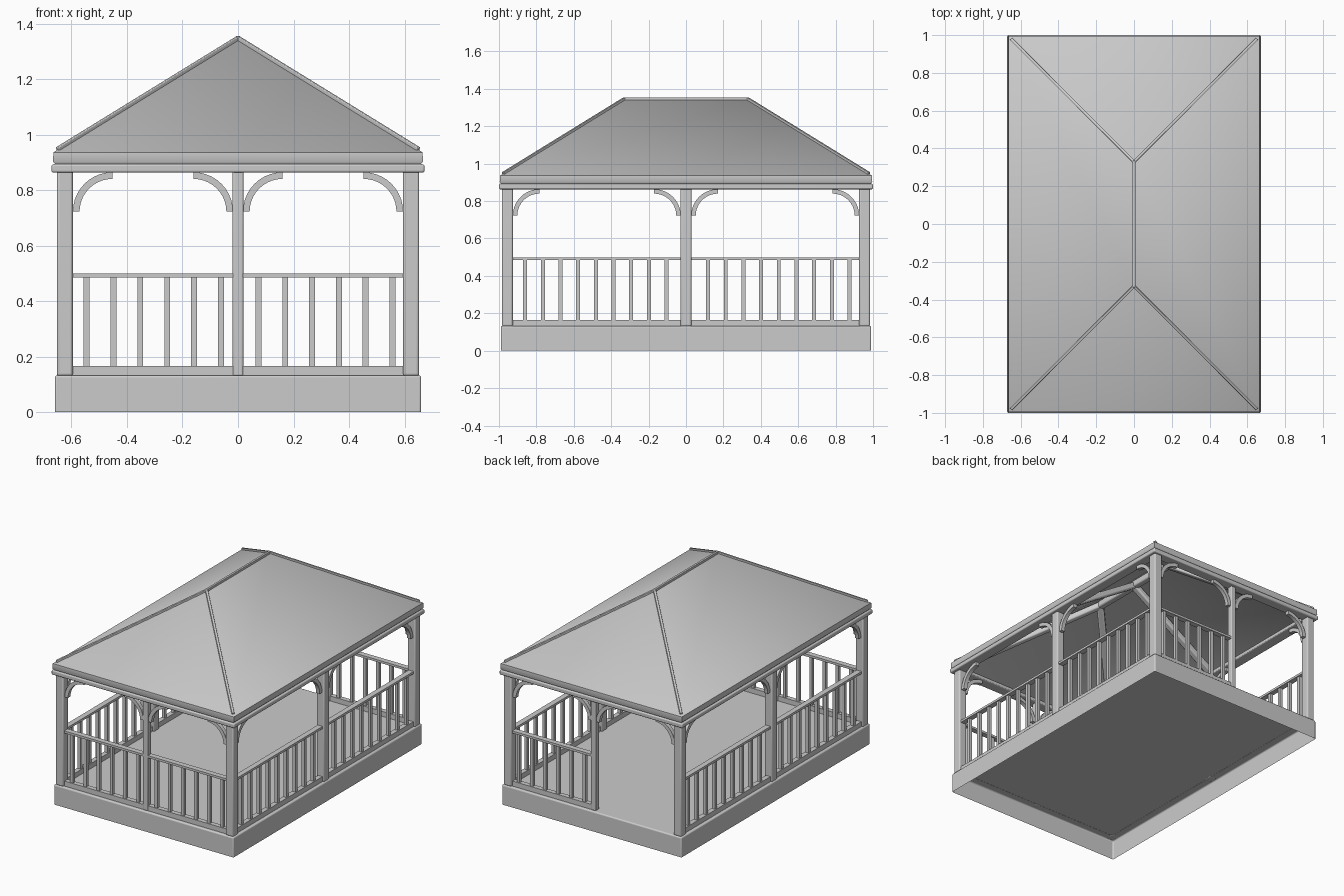
import bpy, bmesh, math
from mathutils import Vector, Matrix

if "Cube" in bpy.data.objects:
    bpy.data.objects.remove(bpy.data.objects["Cube"])


def finish(name, bm, bevel=0.0, angle=40):
    bmesh.ops.remove_doubles(bm, verts=bm.verts, dist=1e-5)
    bmesh.ops.recalc_face_normals(bm, faces=bm.faces)
    me = bpy.data.meshes.new(name)
    bm.to_mesh(me)
    bm.free()
    ob = bpy.data.objects.new(name, me)
    bpy.context.collection.objects.link(ob)
    if bevel:
        m = ob.modifiers.new("bevel", 'BEVEL')
        m.width = bevel
        m.segments = 3
        m.limit_method = 'ANGLE'
    bpy.ops.object.select_all(action='DESELECT')
    ob.select_set(True)
    bpy.context.view_layer.objects.active = ob
    bpy.ops.object.shade_smooth_by_angle(angle=math.radians(angle))
    return ob


def box(name, x, y, z, bevel=0.0):
    bm = bmesh.new()
    c = Vector(((x[0] + x[1]) / 2, (y[0] + y[1]) / 2, (z[0] + z[1]) / 2))
    s = (x[1] - x[0], y[1] - y[0], z[1] - z[0])
    bmesh.ops.create_cube(bm, size=1, matrix=Matrix.Translation(c) @ Matrix.Diagonal((*s, 1)))
    return finish(name, bm, bevel)


def loft(name, loops, cap=False, bevel=0.0, angle=40):
    """Join concentric rectangles given as (half x, half y, z)."""
    bm = bmesh.new()
    rings = [[bm.verts.new((sx * hx, sy * hy, z)) for sx, sy in ((-1, -1), (1, -1), (1, 1), (-1, 1))]
             for hx, hy, z in loops]
    for a, b in zip(rings, rings[1:]):
        for i in range(4):
            j = (i + 1) % 4
            bm.faces.new((a[i], a[j], b[j], b[i]))
    if cap:
        bm.faces.new(rings[-1])
    return finish(name, bm, bevel, angle)


def bar(name, a, b, w, h, bevel=0.003):
    """Straight bar of width w and height h from a to b."""
    a, b = Vector(a), Vector(b)
    d = (b - a).normalized()
    side = d.cross(Vector((0, 0, 1))).normalized()
    up = side.cross(d)
    rot = Matrix((side, d, up)).transposed().to_4x4()
    bm = bmesh.new()
    bmesh.ops.create_cube(bm, size=1, matrix=Matrix.Translation((a + b) / 2) @ rot
                          @ Matrix.Diagonal((w, (b - a).length, h, 1)))
    return finish(name, bm, bevel)


def bracket(name, place, start, sgn):
    """Quarter-arch brace; place(u, v, z) maps wall coordinates to the world."""
    bm = bmesh.new()
    n, r0, r1, rows = 10, 0.118, 0.142, []
    for i in range(n + 1):
        t = math.pi / 2 * i / n
        rows.append([bm.verts.new(place(start + sgn * (0.142 - r * math.cos(t)), v, 0.718 + 0.004 + r * math.sin(t)))
                     for r, v in ((r0, -0.013), (r1, -0.013), (r1, 0.013), (r0, 0.013))])
    for a, b in zip(rows, rows[1:]):
        for i in range(4):
            j = (i + 1) % 4
            bm.faces.new((a[i], a[j], b[j], b[i]))
    bm.faces.new(rows[0])
    bm.faces.new(rows[-1])
    finish(name, bm)


# hollow base with the floor on top
loft("base_platform", [(0.66, 0.99, 0), (0.66, 0.99, 0.132)], cap=True, bevel=0.008)

# posts
for sx in (-1, 1):
    x = sx * 0.624
    for y in (-0.955, 0, 0.955):
        box("side_post", (x - 0.029, x + 0.029), (y - 0.029, y + 0.029), (0.13, 0.87), 0.009)
for y in (-0.955, 0.955):
    box("end_middle_post", (-0.019, 0.019), (y - 0.02, y + 0.02), (0.13, 0.87), 0.006)


def bay(side, place, u0, u1, count, first, step, rails=True):
    def wall_box(name, u, v, z):
        p, q = place(u[0], v[0], z[0]), place(u[1], v[1], z[1])
        box(name, *[tuple(sorted((p[i], q[i]))) for i in range(3)])
    bracket(side + "_bracket", place, u0, 1)
    bracket(side + "_bracket", place, u1, -1)
    if rails:
        wall_box(side + "_bottom_rail", (u0 - 0.01, u1 + 0.01), (-0.016, 0.016), (0.131, 0.165))
        wall_box(side + "_top_rail", (u0 - 0.01, u1 + 0.01), (-0.018, 0.018), (0.484, 0.499))
        for i in range(count):
            u = first + i * step
            wall_box(side + "_baluster", (u - 0.0105, u + 0.0105), (-0.0105, 0.0105), (0.16, 0.488))


# railings and brackets; the back has an open bay at negative x
for side, s in (("front", -1), ("back", 1)):
    place = lambda u, v, z, s=s: (u, s * 0.955 + v, z)
    bay(side, place, -0.595, -0.018, 6, -0.546, 0.097, rails=(s < 0))
    bay(side, place, 0.018, 0.595, 6, 0.074, 0.0965)
for side, s in (("left", -1), ("right", 1)):
    place = lambda u, v, z, s=s: (s * 0.624 + v, u, z)
    bay(side, place, -0.926, -0.028, 9, -0.86, 0.0945)
    bay(side, place, 0.028, 0.926, 9, 0.118, 0.0945)

# eave beam and hipped roof shell
loft("eave_beam", [(0.60, 0.93, 0.863), (0.672, 1.0, 0.863), (0.672, 1.0, 0.893),
                   (0.60, 0.93, 0.893), (0.60, 0.93, 0.863)], bevel=0.007)
loft("roof", [(0.655, 0.985, 0.89), (0.667, 0.996, 0.902), (0.665, 0.994, 0.936), (0, 0.33, 1.345)], angle=50)

# hip and ridge caps, with rafters below the roof
bar("ridge_cap", (0, -0.335, 1.346), (0, 0.335, 1.346), 0.016, 0.018)
bar("ridge_beam", (0, -0.33, 1.305), (0, 0.33, 1.305), 0.045, 0.045, 0.01)
for sx in (-1, 1):
    for sy in (-1, 1):
        bar("hip_cap", (sx * 0.65, sy * 0.979, 0.947), (0, sy * 0.33, 1.347), 0.016, 0.015)
        bar("hip_rafter", (sx * 0.63, sy * 0.96, 0.905), (0, sy * 0.33, 1.305), 0.045, 0.04, 0.01)
    bar("middle_rafter", (sx * 0.63, 0, 0.905), (0, 0, 1.305), 0.045, 0.04, 0.01)
